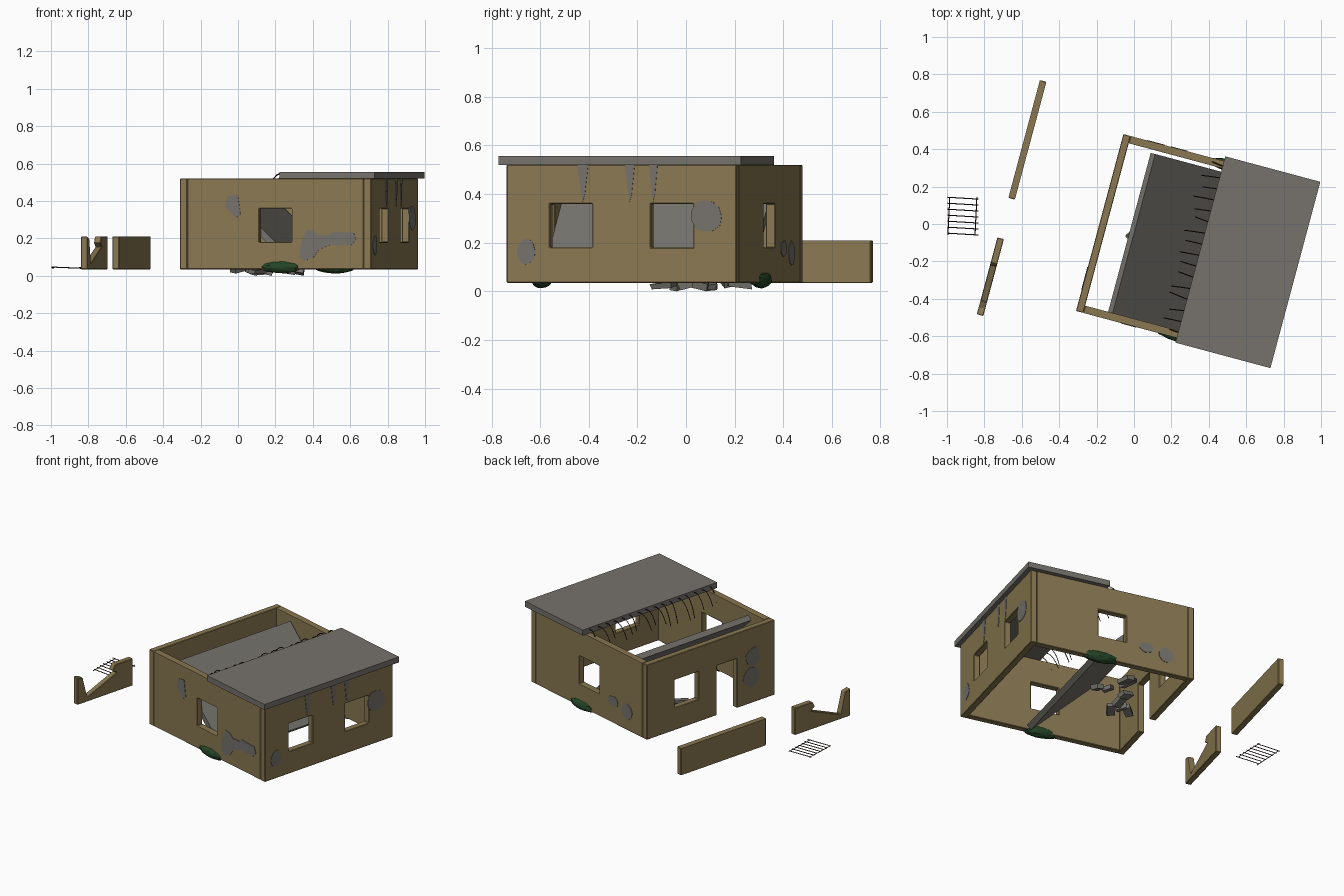
import bpy, bmesh, math, random
from mathutils import Matrix, Vector

random.seed(4)
cube = bpy.data.objects.get("Cube")
if cube:
    bpy.data.objects.remove(cube)


def material(name, rgb):
    m = bpy.data.materials.new(name)
    m.use_nodes = True
    col = (*rgb, 1)
    m.diffuse_color = col
    bsdf = m.node_tree.nodes["Principled BSDF"]
    bsdf.inputs["Base Color"].default_value = col
    bsdf.inputs["Roughness"].default_value = 0.9
    return m


PLASTER = material("ochre plaster", (0.25, 0.187, 0.082))
CONCRETE = material("grey concrete", (0.18, 0.17, 0.15))
RUST = material("dark rusty steel", (0.025, 0.012, 0.008))
LEAF = material("dark green leaves", (0.018, 0.06, 0.02))

# House frame: x across, y along, origin at one outer corner on the ground line
BASE = 0.035
W, L, H, T = 1.056, 0.979, 0.485, 0.04
TURN = Matrix.Rotation(math.radians(-15), 4, 'Z')
HOUSE = Matrix.Translation((-0.31, -0.465, BASE)) @ TURN


def mesh_from_curve(name, curve, mat, matrix, bevel=0):
    """Turn a curve into a clean mesh object."""
    tmp = bpy.data.objects.new(name + "_tmp", curve)
    bpy.context.collection.objects.link(tmp)
    bpy.context.view_layer.update()
    dg = bpy.context.evaluated_depsgraph_get()
    me = bpy.data.meshes.new_from_object(tmp.evaluated_get(dg))
    bpy.data.objects.remove(tmp)
    bm = bmesh.new()
    bm.from_mesh(me)
    bmesh.ops.remove_doubles(bm, verts=bm.verts, dist=1e-5)
    bmesh.ops.recalc_face_normals(bm, faces=bm.faces)
    bm.to_mesh(me)
    bm.free()
    me.shade_flat()
    me.name = name
    me.materials.clear()
    me.materials.append(mat)
    ob = bpy.data.objects.new(name, me)
    ob.matrix_world = matrix
    bpy.context.collection.objects.link(ob)
    if bevel:
        mod = ob.modifiers.new("edge", 'BEVEL')
        mod.width, mod.segments = bevel, 1
    return ob


def plate(name, loops, thick, mat, matrix, bevel=0):
    """Extrude an outline (first loop) with holes (other loops)."""
    c = bpy.data.curves.new(name, 'CURVE')
    c.dimensions, c.fill_mode, c.extrude = '2D', 'BOTH', thick / 2
    for loop in loops:
        s = c.splines.new('POLY')
        s.points.add(len(loop) - 1)
        for p, (x, y) in zip(s.points, loop):
            p.co = (x, y, 0, 1)
        s.use_cyclic_u = True
    return mesh_from_curve(name, c, mat, matrix, bevel)


def rod(name, pts, matrix=Matrix()):
    c = bpy.data.curves.new(name, 'CURVE')
    c.dimensions, c.bevel_depth, c.bevel_resolution = '3D', 0.0028, 0
    s = c.splines.new('POLY')
    s.points.add(len(pts) - 1)
    for p, co in zip(s.points, pts):
        p.co = (*co, 1)
    return mesh_from_curve(name, c, RUST, matrix)


def upright(origin, angle, depth=0):
    """Frame standing on a wall: x along it, y up, z outward."""
    return (Matrix.Translation((*origin, 0)) @ Matrix.Rotation(math.radians(angle), 4, 'Z')
            @ Matrix.Rotation(math.pi / 2, 4, 'X') @ Matrix.Translation((0, 0, depth)))


def rect(x0, x1, y0, y1):
    return [(x0, y0), (x1, y0), (x1, y1), (x0, y1)]


def window(centre):
    return rect(centre - 0.09, centre + 0.09, 0.145, 0.325)


def blob(x, y, rx, ry, n=11):
    pts = []
    for i in range(n):
        a, k = math.tau * i / n, random.uniform(0.88, 1.1)
        pts.append((x + rx * k * math.cos(a), y + ry * k * math.sin(a)))
    return pts


def drip(x, w, length):
    return [(x - w, H), (x - w * 0.3, H - length * 0.8), (x, H - length),
            (x + w * 0.4, H - length * 0.8), (x + w, H)]


# Walls: corner, turn, outline, windows, bare patches
short = rect(T, W - T, 0, H)
door = [(0, 0), (0.535, 0), (0.535, 0.32), (0.69, 0.32), (0.69, 0), (L, 0), (L, H), (0, H)]
smear = [(0.70, 0.21), (0.74, 0.205), (0.765, 0.18), (0.83, 0.185), (0.845, 0.2), (0.96, 0.195),
         (0.975, 0.16), (0.95, 0.13), (0.83, 0.13), (0.77, 0.105), (0.74, 0.065),
         (0.69, 0.045), (0.66, 0.065), (0.67, 0.14)]
chip = [(0.265, 0.39), (0.32, 0.4), (0.335, 0.295), (0.31, 0.275), (0.25, 0.335)]
walls = {
    "front": ((0, 0), 0, short, [window(W / 2)], [smear, chip]),
    "left": ((W, 0), 90, rect(0, L, 0, H), [window(0.275), window(0.705)],
             [blob(0.085, 0.13, 0.04, 0.055), blob(0.855, 0.275, 0.065, 0.07),
              drip(0.325, 0.023, 0.15), drip(0.525, 0.021, 0.15), drip(0.625, 0.018, 0.15)]),
    "back": ((W, L), 180, short, [window(W / 2)],
             [blob(W - 0.31, 0.14, 0.045, 0.035), blob(W - 0.18, 0.12, 0.045, 0.05)]),
    "right": ((0, L), 270, door, [window(0.305)],
              [blob(0.81, 0.3, 0.055, 0.06), blob(0.8, 0.17, 0.065, 0.065)]),
}
for side, (corner, angle, outline, holes, patches) in walls.items():
    plate(side + "_wall", [outline] + holes, T, PLASTER,
          HOUSE @ upright(corner, angle, -T / 2), 0.003)
    for i, patch in enumerate(patches):
        plate(f"{side}_bare_patch_{i + 1}", [patch], 0.004, CONCRETE,
              HOUSE @ upright(corner, angle, 0.0005))

# Standing half of the roof, and the half that fell inside
edge = W / 2 + 0.029
plate("roof_slab", [rect(edge, W + 0.027, -0.026, L + 0.026)], 0.036, CONCRETE,
      HOUSE @ Matrix.Translation((0, 0, H + 0.018)))
plate("fallen_roof_slab", [[(0.167, 0.435), (0.192, 0.46), (0.643, 0.025), (0.618, 0)]],
      0.88, CONCRETE, HOUSE @ upright((0, 0.48), 0))

# Bent bars hanging from the broken roof edge
for i in range(16):
    y = 0.03 + i * (L - 0.06) / 15
    reach, sag, skew = random.uniform(0.07, 0.11), random.uniform(0.06, 0.11), random.uniform(-0.015, 0.015)
    pts = []
    for k in range(7):
        t = k / 6
        pts.append((edge + 0.02 - (reach + 0.02) * t ** 0.8, y + skew * t,
                    H + 0.018 + 0.07 * t - (sag + 0.07) * t * t))
    rod(f"bent_bar_{i + 1}", pts, HOUSE)

# Broken wall pieces lying outside
long_piece = rect(-0.326, 0.326, 0, 0.175)
jagged = [(0, 0), (0.425, 0), (0.425, 0.175), (0.29, 0.175), (0.27, 0.14), (0.3, 0.12),
          (0.075, 0.03), (0.04, 0.165), (0, 0.175)]
for name, outline, pos in (("long_wall_piece", long_piece, (-0.57, 0.45)),
                           ("jagged_wall_piece", jagged, (-0.823, -0.487))):
    plate(name, [outline], 0.036, PLASTER,
          Matrix.Translation((0, 0, BASE)) @ upright(pos, 75), 0.003)

# Loose reinforcing grid on the ground
for i, x in enumerate((-0.985, -0.84)):
    rod(f"grid_long_bar_{i + 1}", [(x, 0.145, 0.043), (x - 0.01, -0.06, 0.043)])
for i in range(7):
    y = 0.143 - i * 0.032
    rod(f"grid_cross_bar_{i + 1}", [(-0.997, y, 0.047), (-0.832, y - 0.01, 0.04)])

# Rubble under the fallen slab
spots = [(0.33, 0.06), (0.28, 0.09), (0.25, 0.22), (0.2, 0.19), (0.07, -0.03),
         (0.12, 0.02), (0.1, -0.09), (0, -0.06), (0.15, 0.1)]
for i, (x, y) in enumerate(spots):
    size = Vector((random.uniform(0.06, 0.11), random.uniform(0.035, 0.06), random.uniform(0.02, 0.035)))
    bm = bmesh.new()
    bmesh.ops.create_cube(bm, size=1)
    bmesh.ops.scale(bm, vec=size, verts=bm.verts)
    for v in bm.verts:
        v.co *= random.uniform(0.85, 1.1)
    tilt = Matrix.Rotation(random.uniform(-0.3, 0.3), 4, 'Y') @ Matrix.Rotation(random.uniform(-0.3, 0.3), 4, 'X')
    bm.transform(Matrix.Rotation(random.uniform(0, 3), 4, 'Z') @ tilt)
    low = min(v.co.z for v in bm.verts)
    me = bpy.data.meshes.new(f"rubble_{i + 1}")
    bm.to_mesh(me)
    bm.free()
    me.materials.append(CONCRETE)
    ob = bpy.data.objects.new(me.name, me)
    ob.location = (x, y, 0.004 * (i % 4) - low)
    bpy.context.collection.objects.link(ob)

# Low shrubs growing through the foot of the walls
for name, u, v in (("front_shrub", 0.555, 0.016), ("back_shrub", 0.6, L - 0.016)):
    bm = bmesh.new()
    bmesh.ops.create_icosphere(bm, subdivisions=3, radius=1)
    for vert in bm.verts:
        vert.co *= random.uniform(0.93, 1.05)
    bmesh.ops.scale(bm, vec=(0.114, 0.034, 0.034), verts=bm.verts)
    me = bpy.data.meshes.new(name)
    bm.to_mesh(me)
    bm.free()
    me.materials.append(LEAF)
    ob = bpy.data.objects.new(name, me)
    ob.matrix_world = HOUSE @ Matrix.Translation((u, v, 0.012))
    bpy.context.collection.objects.link(ob)
